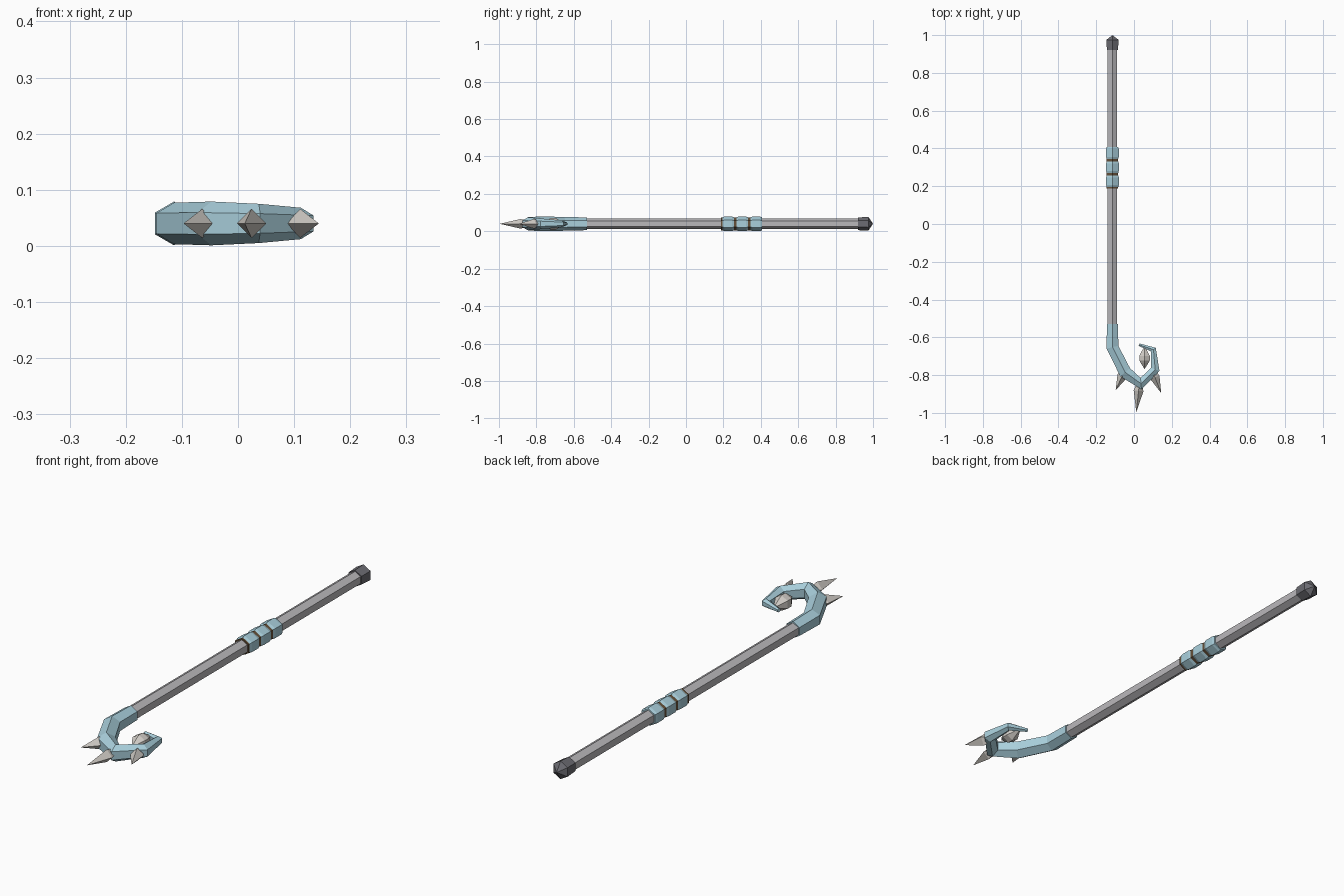
import bpy, bmesh, math
from mathutils import Vector

if "Cube" in bpy.data.objects:
    bpy.data.objects.remove(bpy.data.objects["Cube"])

ZC = 0.04    # height of the staff axis
SX = -0.114  # x of the straight shaft


def material(name, rgb):
    m = bpy.data.materials.new(name)
    m.diffuse_color = (*rgb, 1)
    m.use_nodes = True
    m.node_tree.nodes["Principled BSDF"].inputs["Base Color"].default_value = m.diffuse_color
    return m


BLUE = material("pale_blue", (0.40, 0.63, 0.72))
BROWN = material("brown_leather", (0.13, 0.08, 0.04))
STEEL = material("steel", (0.49, 0.48, 0.50))
DARK = material("dark_steel", (0.15, 0.15, 0.17))
BONE = material("bone", (0.63, 0.60, 0.56))


def sweep(name, path, sides, mat):
    """Faceted tube along (x, y, radius) points in the plane z = ZC."""
    bm = bmesh.new()
    rings = []
    pts = [Vector((x, y, ZC)) for x, y, r in path]
    for i, p in enumerate(pts):
        t = Vector((0, 0, 0))
        if i > 0:
            t += (p - pts[i - 1]).normalized()
        if i < len(pts) - 1:
            t += (pts[i + 1] - p).normalized()
        t.normalize()
        side = Vector((t.y, -t.x, 0))
        r = path[i][2]
        ring = []
        for k in range(sides):
            a = 2 * math.pi * k / sides
            ring.append(bm.verts.new(p + side * r * math.sin(a) + Vector((0, 0, r * math.cos(a)))))
        rings.append(ring)
    for a, b in zip(rings, rings[1:]):
        for k in range(sides):
            j = (k + 1) % sides
            bm.faces.new((a[k], a[j], b[j], b[k]))
    bm.faces.new(rings[0])
    bm.faces.new(rings[-1])
    bmesh.ops.remove_doubles(bm, verts=bm.verts, dist=1e-5)
    bmesh.ops.recalc_face_normals(bm, faces=bm.faces)
    me = bpy.data.meshes.new(name)
    bm.to_mesh(me)
    bm.free()
    me.materials.append(mat)
    ob = bpy.data.objects.new(name, me)
    bpy.context.collection.objects.link(ob)
    return ob


def straight(name, profile, sides, mat, x=SX):
    return sweep(name, [(x, y, r) for y, r in profile], sides, mat)


# Shaft and pommel
straight("shaft", [(-0.56, 0.029), (0.95, 0.029)], 6, STEEL)
straight("pommel", [(0.92, 0.034), (0.975, 0.037), (1.0, 0)], 6, DARK)

# Grip: leather core with three padded wraps
straight("grip_core", [(0.187, 0.035), (0.40, 0.035)], 6, BROWN)
for i in range(3):
    y = 0.226 + i * 0.075
    straight(f"grip_wrap_{i + 1}",
             [(y - 0.031, 0.035), (y - 0.02, 0.039), (y + 0.02, 0.039), (y + 0.031, 0.035)],
             6, BLUE)

# Tapering curled hook
sweep("hook", [(SX, -0.53, 0.034), (SX, -0.652, 0.037), (-0.047, -0.785, 0.039),
               (0.037, -0.845, 0.035), (0.112, -0.77, 0.028),
               (0.103, -0.665, 0.018), (0.027, -0.639, 0.008)], 6, BLUE)

# Outer spikes: four-sided, widest near the hook
SPIKES = [((-0.045, -0.765), (-0.097, -0.88)),
          ((0.031, -0.82), (0.012, -0.996)),
          ((0.092, -0.765), (0.144, -0.895))]
for i, (base, tip) in enumerate(SPIKES):
    b, t = Vector(base), Vector(tip)
    m = b.lerp(t, 0.36)
    sweep(f"spike_{i + 1}", [(*b, 0.006), (*m, 0.026), (*t, 0)], 4, BONE)

# Gem held inside the curl
straight("gem", [(-0.768, 0), (-0.735, 0.024), (-0.722, 0.032), (-0.698, 0.032),
                 (-0.685, 0.024), (-0.658, 0.008), (-0.652, 0)], 6, BONE, x=0.056)
